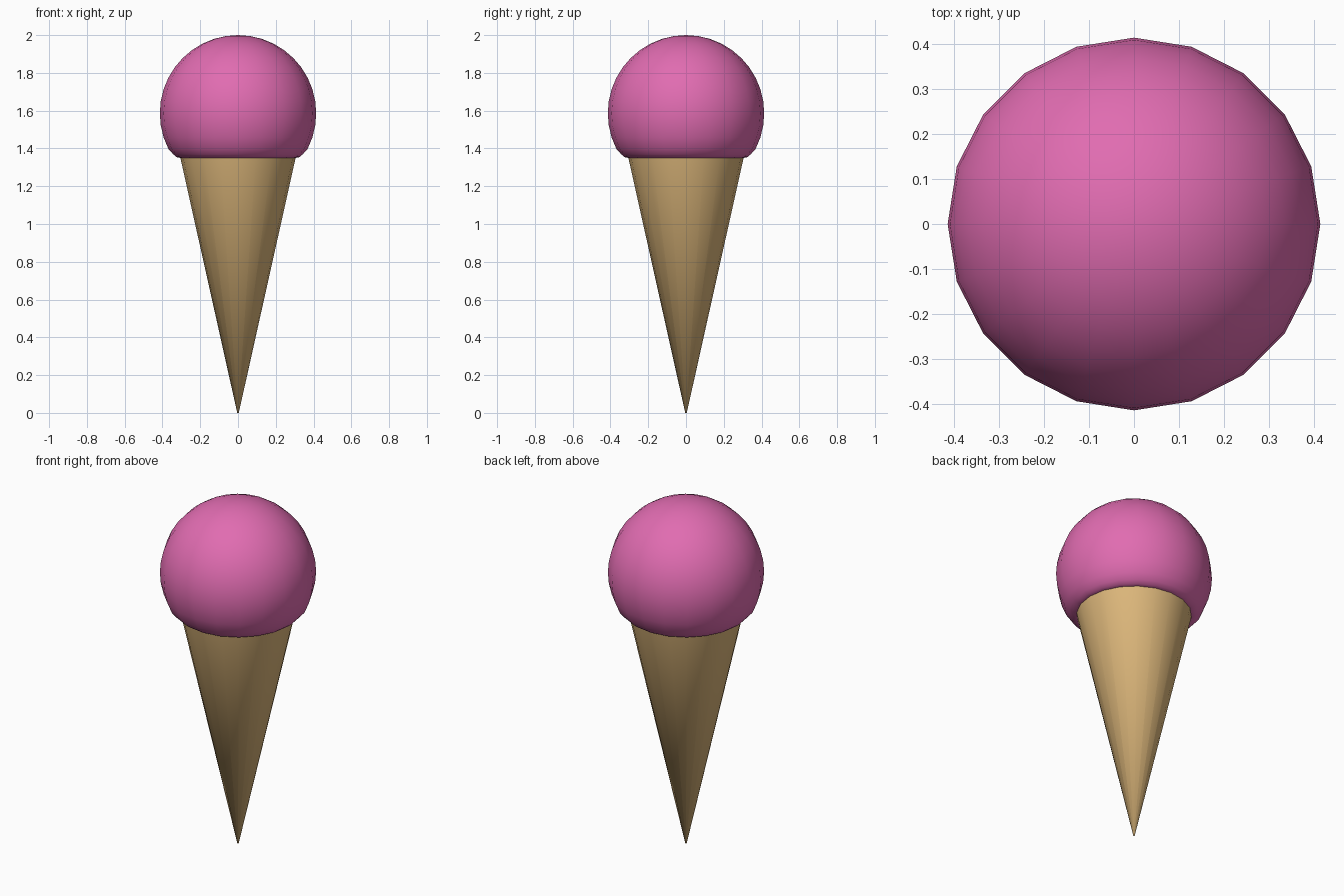
import bpy, bmesh, math

if "Cube" in bpy.data.objects:
    bpy.data.objects.remove(bpy.data.objects["Cube"])

SIDES = 20


def material(name, rgb):
    m = bpy.data.materials.new(name)
    m.diffuse_color = (*rgb, 1.0)
    m.use_nodes = True
    m.node_tree.nodes["Principled BSDF"].inputs["Base Color"].default_value = m.diffuse_color
    return m


def lathe(name, profile, mat):
    """Revolve (radius, z) points, bottom to top, around the z axis."""
    bm = bmesh.new()
    rings = []
    for r, z in profile:
        if r == 0:
            rings.append([bm.verts.new((0, 0, z))] * SIDES)
        else:
            rings.append([bm.verts.new((r * math.cos(math.tau * i / SIDES),
                                        r * math.sin(math.tau * i / SIDES), z))
                          for i in range(SIDES)])
    for low, high in zip(rings, rings[1:]):
        for i in range(SIDES):
            j = (i + 1) % SIDES
            corners = dict.fromkeys((low[i], low[j], high[j], high[i]))
            bm.faces.new(list(corners)).smooth = True
    bmesh.ops.recalc_face_normals(bm, faces=bm.faces)
    mesh = bpy.data.meshes.new(name)
    bm.to_mesh(mesh)
    bm.free()
    mesh.materials.append(mat)
    obj = bpy.data.objects.new(name, mesh)
    bpy.context.collection.objects.link(obj)
    return obj


pink = material("strawberry pink", (0.75, 0.15, 0.44))
wafer = material("wafer tan", (0.73, 0.48, 0.20))

# Wafer cone with a tiny blunt tip
lathe("wafer_cone", [(0, 0), (0.004, 0), (0.305, 1.35)], wafer)

# Scoop: a ball with a rounded, flattened underside resting on the rim
R, CZ = 0.414, 1.586
ball = [(R * math.cos(math.radians(a)), CZ + R * math.sin(math.radians(a)))
        for a in range(-27, 90, 9)]
lathe("ice_cream_scoop",
      [(0, 1.35), (0.305, 1.35), (0.325, 1.354), (0.343, 1.369)] + ball + [(0, 2.0)],
      pink)
